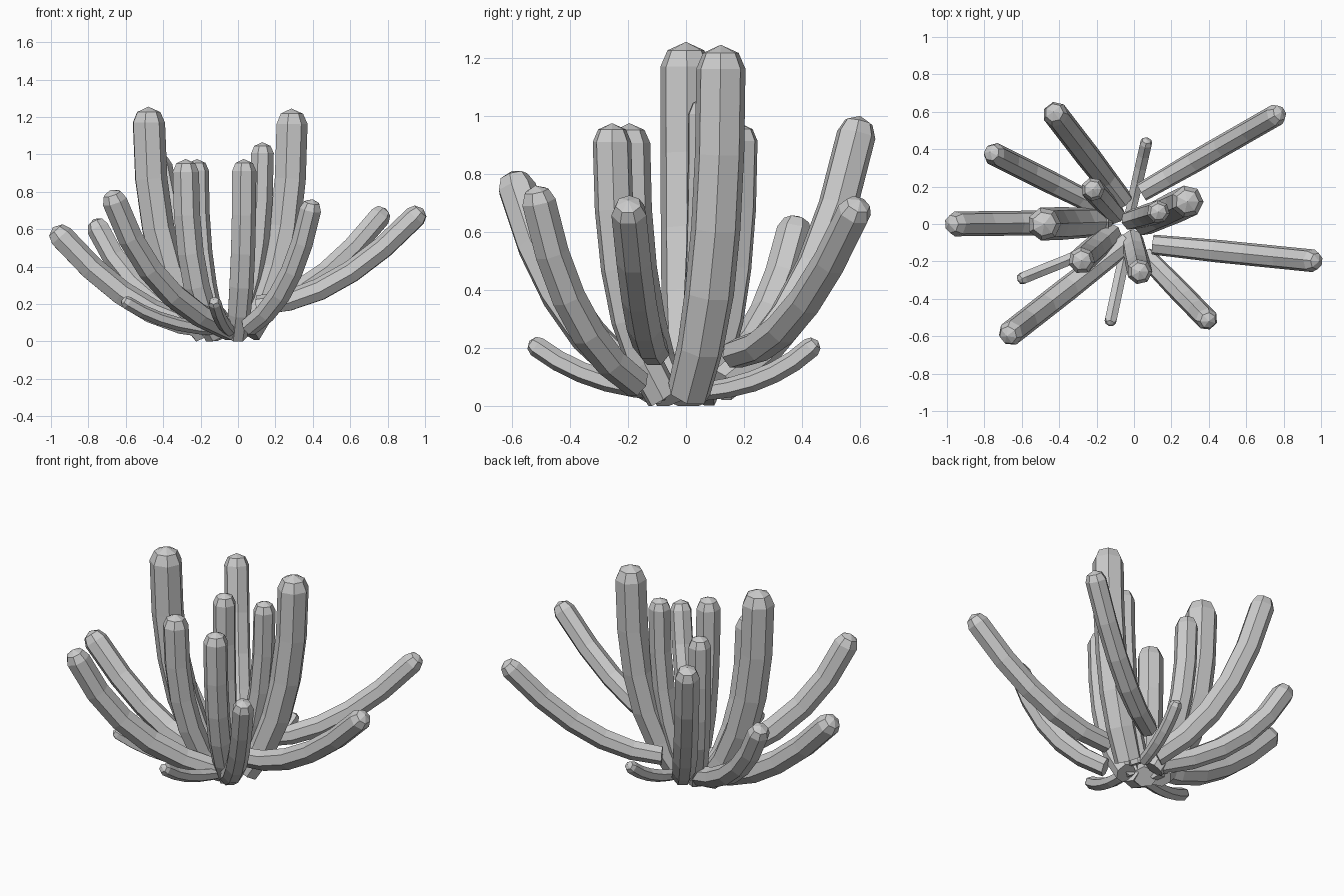
import bpy, bmesh, math
from mathutils import Vector

if "Cube" in bpy.data.objects:
    bpy.data.objects.remove(bpy.data.objects["Cube"])


def stem(name, base, tip, radius, bend, sides):
    """Faceted tube along a bent path, with a blunt domed tip."""
    a, c = Vector(base), Vector(tip)
    h, v = bend
    b = Vector((a.x + (c.x - a.x) * h, a.y + (c.y - a.y) * h, a.z + (c.z - a.z) * v))
    end_dir = (c - b).normalized()
    c2 = c - end_dir * radius * 0.95            # shoulder, where the dome starts
    side = (c - a).cross(Vector((0, 0, 1))).normalized()

    # centre, direction and radius of each ring
    rings = []
    steps = 5
    for i in range(steps + 1):
        t = i / steps
        p = a * (1 - t) ** 2 + b * 2 * t * (1 - t) + c2 * t * t
        d = ((b - a) * (1 - t) + (c2 - b) * t).normalized()
        rings.append((p, d, radius * (0.88 + 0.12 * min(1, t * 2.5))))
    rings.append((c - end_dir * radius * 0.32, end_dir, radius * 0.72))

    bm = bmesh.new()
    loops = []
    for p, d, r in rings:
        up = side.cross(d).normalized()
        loop = []
        for k in range(sides):
            w = math.tau * k / sides
            q = p + (side * math.sin(w) + up * math.cos(w)) * r
            q.z = max(q.z, 0)
            loop.append(bm.verts.new(q))
        loops.append(loop)
    for lo, hi in zip(loops, loops[1:]):
        for k in range(sides):
            n = (k + 1) % sides
            bm.faces.new((lo[k], lo[n], hi[n], hi[k]))
    apex = bm.verts.new(c)
    for k in range(sides):
        bm.faces.new((loops[-1][k], loops[-1][(k + 1) % sides], apex))
    bm.faces.new(loops[0][::-1])
    bmesh.ops.recalc_face_normals(bm, faces=bm.faces)
    mesh = bpy.data.meshes.new(name)
    bm.to_mesh(mesh)
    bm.free()
    bpy.context.collection.objects.link(bpy.data.objects.new(name, mesh))


# each stem: base point, tip point, radius
upright = [
    ((-.17, .01, .03), (-.48, .00, 1.255), .09),
    ((-.10, .05, .03), (-.22, .185, .975), .064),
    ((-.12, -.05, .03), (-.28, -.195, .975), .072),
    ((-.01, -.08, .03), (.03, -.255, .975), .068),
    ((.05, .01, .05), (.285, .12, 1.245), .087),
    ((-.02, .02, .05), (.13, .065, 1.065), .062),
]
leaning = [
    ((-.06, .12, .07), (-.43, .60, 1.0), .069),
    ((-.12, .06, .06), (-.77, .385, .655), .062),
    ((-.04, -.10, .06), (-.68, -.60, .81), .068),
    ((.06, -.17, .08), (.40, -.52, .76), .06),
]
spreading = [
    ((.04, .17, .18), (.79, .60, .71), .06),
    ((.10, -.11, .19), (.99, -.20, .71), .062),
    ((-.14, .01, .07), (-.99, .00, .61), .068),
]
shoots = [
    ((-.10, -.09, .06), (-.62, -.30, .225), .036),
    ((-.03, -.07, .05), (-.13, -.54, .225), .036),
    ((-.02, .06, .05), (.07, .455, .225), .036),
]
groups = (
    ("upright_stem", upright, (1.0, .28), 7),
    ("leaning_stem", leaning, (.68, .22), 7),
    ("spreading_stem", spreading, (.47, .04), 7),
    ("small_shoot", shoots, (.58, .13), 6),
)
for name, items, bend, sides in groups:
    for i, (base, tip, radius) in enumerate(items, 1):
        stem(f"{name}_{i}", base, tip, radius, bend, sides)
